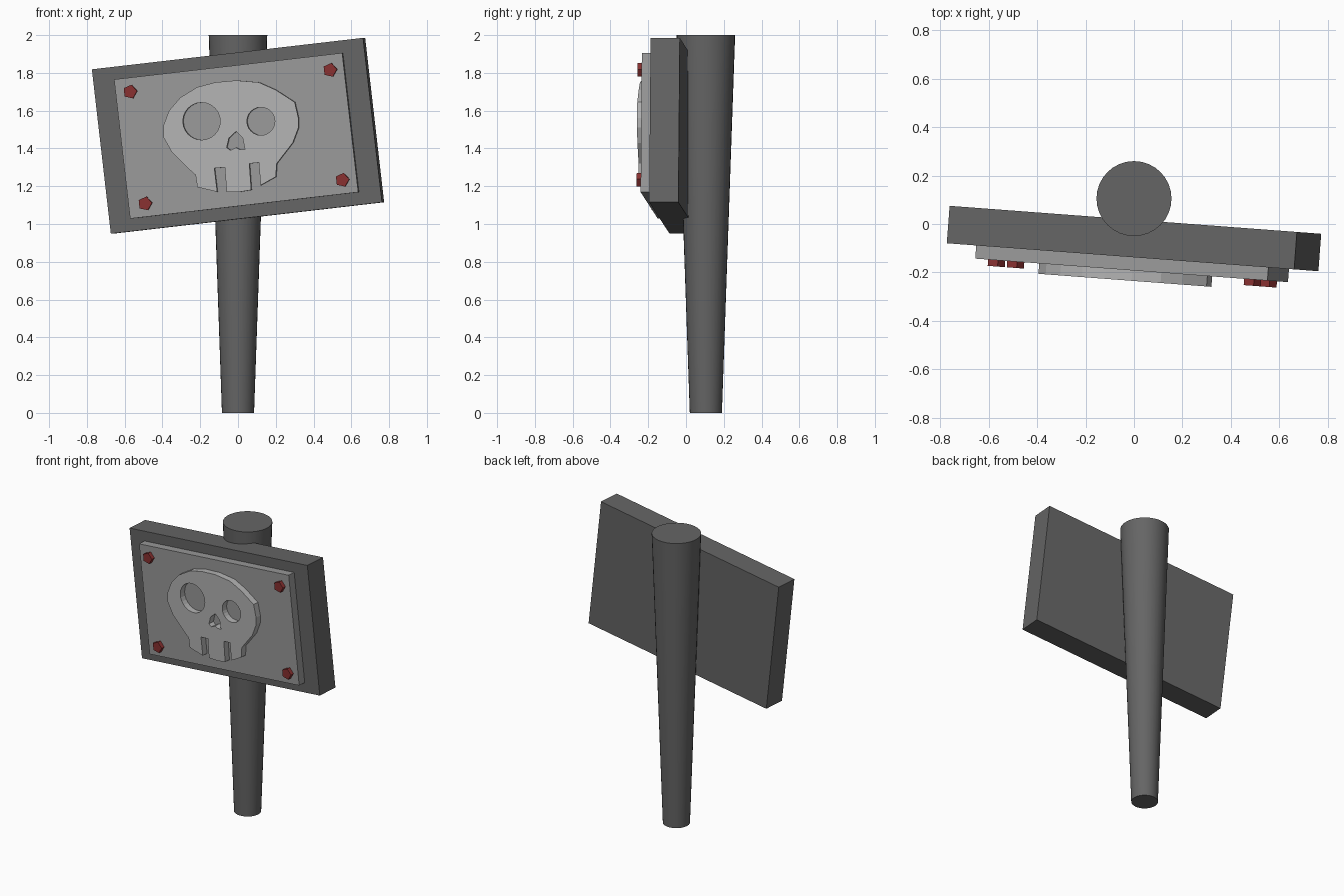
import bpy
from math import radians, cos, sin, tau
from mathutils import Matrix

if "Cube" in bpy.data.objects:
    bpy.data.objects.remove(bpy.data.objects["Cube"])

CZ = 1.467
# Turned frame of the sign, and the same frame with the sideways tilt
TURN = Matrix.Translation((0, -0.06, CZ)) @ Matrix.Rotation(radians(-4.3), 4, 'Z')
TILT = TURN @ Matrix.Rotation(radians(-6.6), 4, 'Y')
FACE = -0.132  # local y of the plate front


def material(name, rgb):
    m = bpy.data.materials.new(name)
    m.diffuse_color = (*rgb, 1)
    m.use_nodes = True
    m.node_tree.nodes["Principled BSDF"].inputs["Base Color"].default_value = m.diffuse_color
    return m


dark = material("dark_grey", (0.13, 0.13, 0.13))
mid = material("mid_grey", (0.32, 0.32, 0.32))
pale = material("pale_grey", (0.45, 0.45, 0.45))
red = material("dark_red", (0.25, 0.03, 0.03))


def finish(name, mat):
    ob = bpy.context.object
    ob.name = name
    ob.data.materials.append(mat)
    return ob


def box(name, size, y, mat):
    bpy.ops.mesh.primitive_cube_add(size=1)
    ob = finish(name, mat)
    ob.data.transform(TILT @ Matrix.Translation((0, y, 0)) @ Matrix.Diagonal((*size, 1)))
    return ob


def local(x, z):
    # front view position to position in the turned frame
    return ((x + 0.013) / 0.997, z - CZ)


# Tapered post
bpy.ops.mesh.primitive_cone_add(vertices=32, radius1=0.085, radius2=0.155, depth=2,
                                location=(0, 0.105, 1))
finish("post", dark)
bpy.ops.object.shade_smooth_by_angle(angle=radians(30))

# Board and raised plate
box("board", (1.449, 0.155, 0.876), 0, dark)
box("plate", (1.219, 0.06, 0.742), FACE + 0.03, mid)

# Five-sided bolts in the plate corners
for i, (x, z) in enumerate([(0.485, 1.815), (-0.573, 1.70), (-0.494, 1.108), (0.55, 1.233)]):
    lx, lz = local(x, z)
    bpy.ops.mesh.primitive_cylinder_add(vertices=5, radius=0.038, depth=0.04)
    ob = finish(f"bolt_{i + 1}", red)
    ob.data.transform(TURN @ Matrix.Translation((lx, FACE - 0.006, lz))
                      @ Matrix.Rotation(radians(90), 4, 'X')
                      @ Matrix.Rotation(radians(-84), 4, 'Z'))

# Skull relief: outline with tooth slots, eye holes and nose hole
outline = [(-.01, 1.76), (.11, 1.75), (.20, 1.71), (.30, 1.645), (.32, 1.56), (.32, 1.51),
           (.29, 1.43), (.205, 1.32), (.20, 1.25), (.12, 1.205), (.11, 1.325), (.06, 1.32),
           (.07, 1.18), (.01, 1.17), (-.06, 1.17), (-.07, 1.30), (-.125, 1.295), (-.11, 1.17),
           (-.215, 1.195), (-.225, 1.26), (-.265, 1.295), (-.35, 1.38), (-.395, 1.46),
           (-.395, 1.52), (-.365, 1.60), (-.305, 1.67), (-.215, 1.725), (-.12, 1.75)]
nose = [(-.01, 1.49), (.025, 1.455), (.037, 1.395), (.01, 1.395), (-.01, 1.405),
        (-.04, 1.39), (-.06, 1.405), (-.048, 1.455)]


def ring(x, z, r, n=24):
    return [(x + r * cos(tau * k / n), z + r * sin(tau * k / n)) for k in range(n)]


curve = bpy.data.curves.new("skull_relief", 'CURVE')
curve.dimensions = '2D'
curve.fill_mode = 'BOTH'
curve.extrude = 0.022
for pts in (outline, nose, ring(-.193, 1.544, .099), ring(.121, 1.544, .074)):
    s = curve.splines.new('POLY')
    s.points.add(len(pts) - 1)
    for p, (x, z) in zip(s.points, pts):
        p.co = (*local(x, z), 0, 1)
    s.use_cyclic_u = True
skull = bpy.data.objects.new("skull_relief", curve)
bpy.context.collection.objects.link(skull)
skull.matrix_world = (TURN @ Matrix.Translation((0, FACE - 0.021, 0))
                      @ Matrix.Rotation(radians(90), 4, 'X'))
bpy.ops.object.select_all(action='DESELECT')
skull.select_set(True)
bpy.context.view_layer.objects.active = skull
bpy.ops.object.convert(target='MESH')
finish("skull_relief", pale)
bpy.ops.object.shade_flat()
